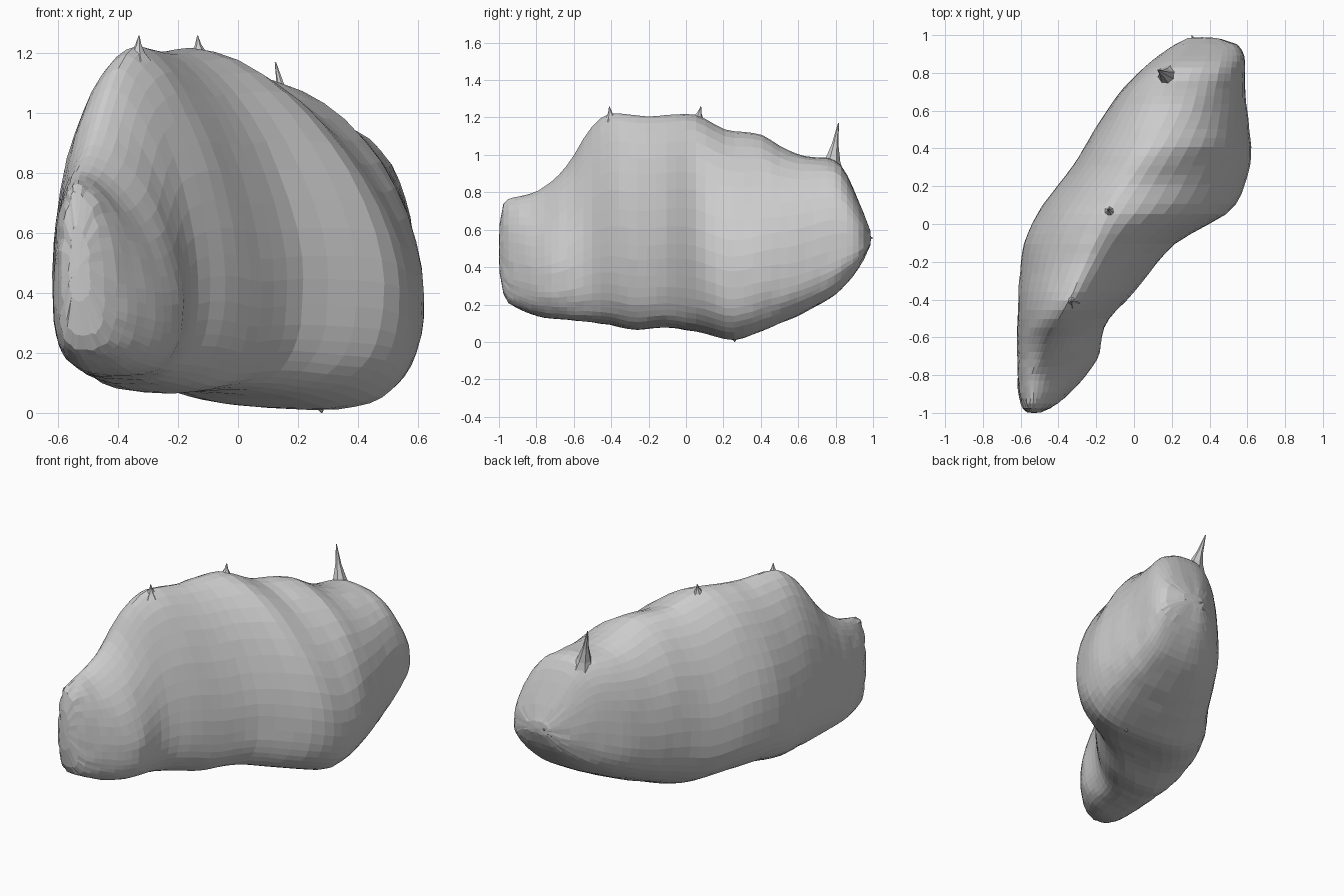
import bpy, bmesh, math, random
from mathutils import Vector

if "Cube" in bpy.data.objects:
    bpy.data.objects.remove(bpy.data.objects["Cube"])

random.seed(4)

# Outline curves along the length of the rock: (y, value)
LEFT = [(-1, -.56), (-.97, -.595), (-.9, -.615), (-.6, -.622), (-.3, -.61), (-.1, -.588), (0, -.545),
        (.1, -.488), (.3, -.328), (.5, -.208), (.7, -.08), (.8, .02), (.9, .14), (.96, .23), (.99, .3)]
RIGHT = [(-1, -.5), (-.97, -.43), (-.9, -.34), (-.8, -.25), (-.7, -.18), (-.6, -.175), (-.5, -.14),
         (-.4, -.03), (-.2, .13), (-.1, .21), (0, .4), (.05, .505), (.15, .575), (.3, .613), (.4, .627),
         (.55, .605), (.7, .588), (.9, .59), (.95, .565), (.99, .42)]
RIDGE = [(-1, -.54), (-.8, -.53), (-.6, -.45), (-.4, -.34), (.07, -.13), (.4, .09), (.6, .18), (.8, .23), (.99, .35)]
TOP = [(-1, .6), (-.985, .73), (-.96, .765), (-.8, .8), (-.7, .87), (-.6, .985), (-.53, 1.13), (-.42, 1.235),
       (-.2, 1.205), (.05, 1.23), (.2, 1.135), (.4, 1.12), (.5, 1.045), (.6, 1.0), (.72, .985),
       (.8, .985), (.85, .93), (.9, .81), (.95, .69), (.99, .58)]
BASE = [(-1, .4), (-.985, .27), (-.95, .2), (-.8, .135), (-.4, .09), (-.28, .06), (-.1, .08), (.1, .045),
        (.25, .0), (.4, .055), (.6, .14), (.8, .245), (.9, .355), (.95, .43), (.99, .53)]
KEEL = [(-1, -.53), (-.8, -.45), (-.4, -.34), (0, .0), (.26, .26), (.6, .35), (.99, .36)]
# Roundness of the upper flanks: low is a sloping roof, high is boxy
ROUND_LEFT = [(-1, 2.3), (-.8, 2.1), (-.5, 1.65), (.3, 1.75), (.7, 2.3), (1, 2.3)]
ROUND_RIGHT = [(-1, 2), (-.8, 1.6), (-.5, 1.55), (0, 1.65), (.35, 1.65), (.7, 2.35), (1, 2.4)]


def sample(curve, y):
    if y <= curve[0][0]:
        return curve[0][1]
    for (a, va), (b, vb) in zip(curve, curve[1:]):
        if y <= b:
            return va + (vb - va) * (y - a) / (b - a)
    return curve[-1][1]


def soft(curve, y):
    w = min(.03, (1 - abs(y)) * .5)
    return (sample(curve, y - w) + 2 * sample(curve, y) + sample(curve, y + w)) / 4


def section(y, count):
    """Lopsided rounded cross-section through ridge, flanks and keel."""
    xl, xr, xt, zt, zb, xb = (soft(c, y) for c in (LEFT, RIGHT, RIDGE, TOP, BASE, KEEL))
    pts = []
    for i in range(count):
        a = 2 * math.pi * (i + .001) / count
        c, s = math.cos(a), math.sin(a)
        n = 2.9
        if s > 0:
            n = soft(ROUND_RIGHT if c > 0 else ROUND_LEFT, y)
        u, v = abs(c) ** (2 / n), abs(s) ** (2 / n)
        side = xr if c > 0 else xl
        mid = xt if s > 0 else xb
        zm = zb + (zt - zb) * (.33 if c > 0 else .4)
        pts.append(Vector((mid + (side - mid) * u, y, zm + ((zt if s > 0 else zb) - zm) * v)))
    return pts


# Rock body: loft of cross-sections, denser at the two ends
STEPS, RING = 48, 44
bm = bmesh.new()
rings = []
for k in range(STEPS + 1):
    t = -1 + 2 * k / STEPS
    y = .55 * t + .45 * math.sin(t * math.pi / 2)
    y = max(-.997, min(.985, y))
    rings.append([bm.verts.new(p + Vector((random.uniform(-1, 1), 0, random.uniform(-1, 1))) * .005)
                  for p in section(y, RING)])
for r0, r1 in zip(rings, rings[1:]):
    for i in range(RING):
        j = (i + 1) % RING
        bm.faces.new((r0[i], r0[j], r1[j], r1[i]))
for ring in (rings[0], rings[-1]):
    centre = sum((v.co for v in ring), Vector()) / RING
    tip = bm.verts.new(centre + Vector((0, math.copysign(.004, centre.y), 0)))
    for i in range(RING):
        bm.faces.new((ring[i], ring[(i + 1) % RING], tip))
for _ in range(2):
    bmesh.ops.smooth_vert(bm, verts=[v for v in bm.verts if abs(v.co.y) < .95], factor=.35,
                          use_axis_x=True, use_axis_y=False, use_axis_z=True)
bmesh.ops.recalc_face_normals(bm, faces=bm.faces)
mesh = bpy.data.meshes.new("rock_body")
bm.to_mesh(mesh)
bm.free()
bpy.context.collection.objects.link(bpy.data.objects.new("rock_body", mesh))


def spike(name, foot, tip, radius, sides=7):
    """Flared thorn rising from the rock surface."""
    foot, tip = Vector(foot), Vector(tip)
    axis = tip - foot
    rot = axis.to_track_quat('Z', 'Y')
    b = bmesh.new()
    prev = None
    for r, h in ((1, 0), (.5, .3), (.22, .6), (.03, 1)):
        ring = [b.verts.new(foot + axis * h + rot @ Vector((radius * r * math.cos(2 * math.pi * i / sides),
                radius * r * math.sin(2 * math.pi * i / sides), 0))) for i in range(sides)]
        if prev:
            for i in range(sides):
                j = (i + 1) % sides
                b.faces.new((prev[i], prev[j], ring[j], ring[i]))
        prev = ring
    b.faces.new(prev)
    m = bpy.data.meshes.new(name)
    b.to_mesh(m)
    b.free()
    bpy.context.collection.objects.link(bpy.data.objects.new(name, m))


# Thorns and nubs left on the surface
spike("tall_spike", (.19, .77, .88), (.125, .815, 1.17), .085)
spike("front_ridge_nub", (-.335, -.4, 1.18), (-.33, -.41, 1.26), .05)
spike("middle_ridge_nub", (-.13, .06, 1.18), (-.135, .08, 1.26), .05)
spike("bottom_nub", (.27, .26, .05), (.28, .26, 0), .07)
spike("rear_nub", (.33, .95, .56), (.305, 1, .555), .04)
